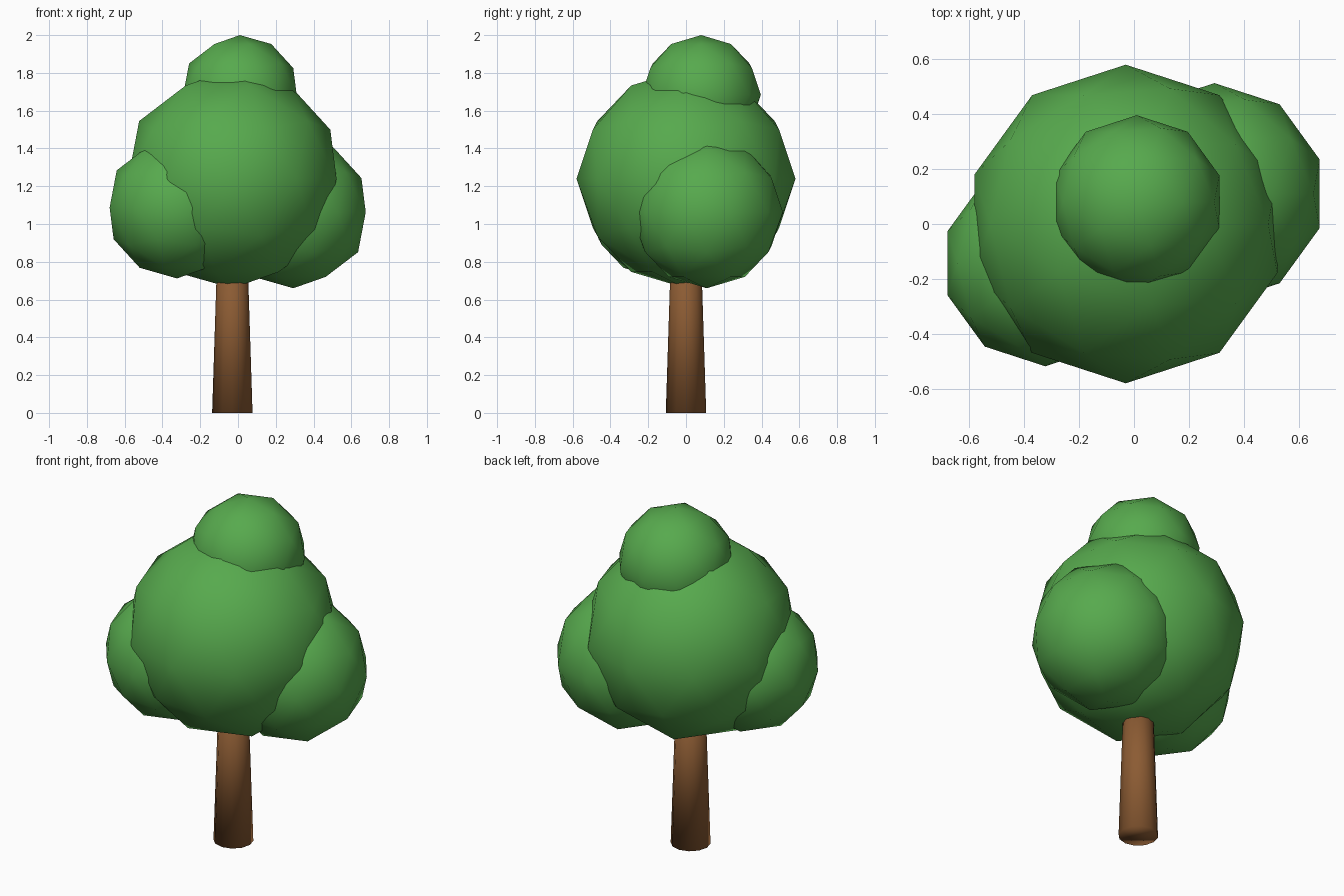
import bpy

if "Cube" in bpy.data.objects:
    bpy.data.objects.remove(bpy.data.objects["Cube"], do_unlink=True)


def make_material(name, rgb):
    mat = bpy.data.materials.new(name)
    mat.use_nodes = True
    color = (*rgb, 1.0)
    mat.diffuse_color = color
    mat.node_tree.nodes["Principled BSDF"].inputs["Base Color"].default_value = color
    return mat


def finish(name, mat):
    obj = bpy.context.object
    obj.name = name
    obj.data.materials.append(mat)
    bpy.ops.object.shade_smooth()
    return obj


leaf_green = make_material("leaf green", (0.095, 0.40, 0.075))
bark_brown = make_material("bark brown", (0.26, 0.105, 0.033))

# Tapered trunk, its top hidden inside the crown
trunk_height = 0.9
bpy.ops.mesh.primitive_cone_add(vertices=12, radius1=0.107, radius2=0.078,
                                depth=trunk_height,
                                location=(-0.03, 0, trunk_height / 2))
finish("trunk", bark_brown)

# Overlapping low-poly balls of foliage: name, radius, centre
foliage = [
    ("main_foliage", 0.58, (-0.03, 0.0, 1.24)),
    ("top_foliage", 0.316, (0.01, 0.08, 1.684)),
    ("right_foliage", 0.375, (-0.323, -0.143, 1.087)),
    ("left_foliage", 0.403, (0.293, 0.11, 1.063)),
]
for name, radius, centre in foliage:
    bpy.ops.mesh.primitive_ico_sphere_add(subdivisions=2, radius=radius, location=centre)
    finish(name, leaf_green)
